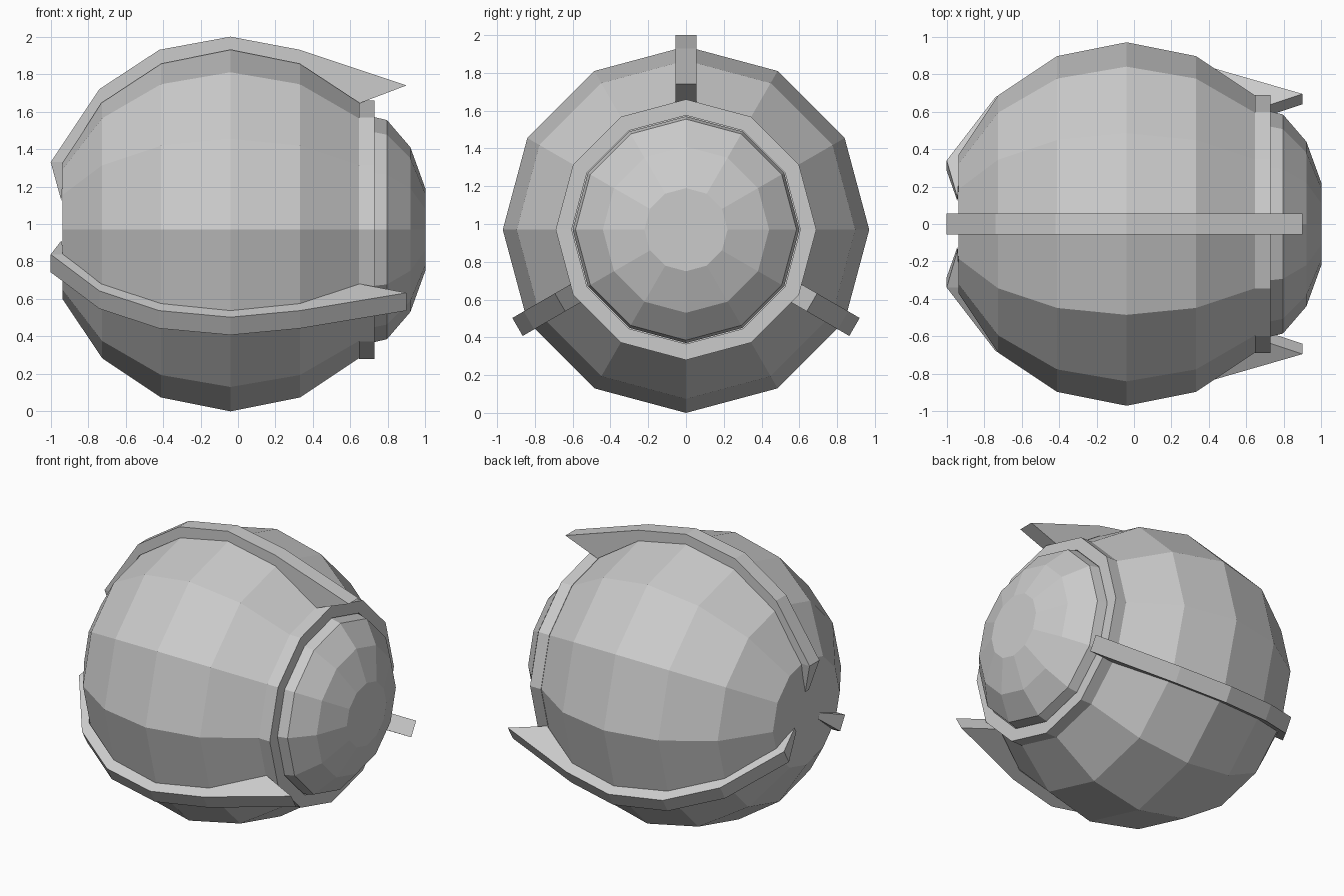
import bpy
import bmesh
from math import sin, cos, pi
from mathutils import Matrix, Vector

if "Cube" in bpy.data.objects:
    bpy.data.objects.remove(bpy.data.objects["Cube"])

CZ = 0.97      # height of the long axis
SIDES = 12


def finish(bm, name):
    bmesh.ops.recalc_face_normals(bm, faces=bm.faces)
    mesh = bpy.data.meshes.new(name)
    bm.to_mesh(mesh)
    bm.free()
    obj = bpy.data.objects.new(name, mesh)
    bpy.context.collection.objects.link(obj)
    return obj


def lathe_x(name, profile, closed=False):
    """Revolve (x, radius) points round the x axis; cap the ends unless closed."""
    bm = bmesh.new()
    rings = [[bm.verts.new((x, r * cos(2 * pi * i / SIDES), CZ + r * sin(2 * pi * i / SIDES)))
              for i in range(SIDES)] for x, r in profile]
    pairs = list(zip(rings, rings[1:]))
    if closed:
        pairs.append((rings[-1], rings[0]))
    else:
        bm.faces.new(rings[0])
        bm.faces.new(rings[-1])
    for a, b in pairs:
        for i in range(SIDES):
            j = (i + 1) % SIDES
            bm.faces.new((a[i], a[j], b[j], b[i]))
    return finish(bm, name)


# Main ball: truncated sphere with flat ends
lathe_x("body_shell", [(-0.04 + 0.97 * sin(k * pi / 8), 0.97 * cos(k * pi / 8))
                       for k in range(-3, 3)])

# Collar round the front opening
lathe_x("front_collar", [(0.645, 0.69), (0.73, 0.69), (0.73, 0.605), (0.645, 0.605)], closed=True)

# Faceted dome set in the collar
lathe_x("front_dome", [(0.66, 0.60), (0.73, 0.60), (0.795, 0.585), (0.92, 0.44), (1.0, 0.22)])


# Fins: outer and inner edge of the side outline as (x, radius, half width)
W = 0.055
OUTER = [(-1.0, 0.36, W), (-0.74, 0.75, W), (-0.42, 0.96, W),
         (-0.04, 1.03, W), (0.33, 0.96, W), (0.90, 0.77, W)]
INNER = [(0.65, 0.675, W), (0.33, 0.885, W), (-0.04, 0.96, W),
         (-0.41, 0.885, W), (-0.73, 0.675, W), (-0.93, 0.36, W), (-0.942, 0.15, 0.02)]


def fin(name, angle):
    bm = bmesh.new()
    outline = OUTER + INNER
    turn = Matrix.Translation((0, 0, CZ)) @ Matrix.Rotation(angle, 4, 'X')
    left = [bm.verts.new(turn @ Vector((x, -w, r))) for x, r, w in outline]
    right = [bm.verts.new(turn @ Vector((x, w, r))) for x, r, w in outline]
    n = len(outline)
    for i in range(n):                      # rim of the fin
        j = (i + 1) % n
        bm.faces.new((left[i], left[j], right[j], right[i]))
    for s in (left, right):                 # side faces, as strips
        for i in range(5):
            a, b, c, d = s[i], s[i + 1], s[10 - i], s[11 - i]
            bm.faces.new((a, b, c) if i == 4 and c is d else
                         (a, b, s[10 - i], s[11 - i]))
        bm.faces.new((s[0], s[11], s[12]))
    return finish(bm, name)


for label, k in (("top", 0), ("back", 1), ("front", 2)):
    fin(label + "_fin", -k * 2 * pi / 3)
